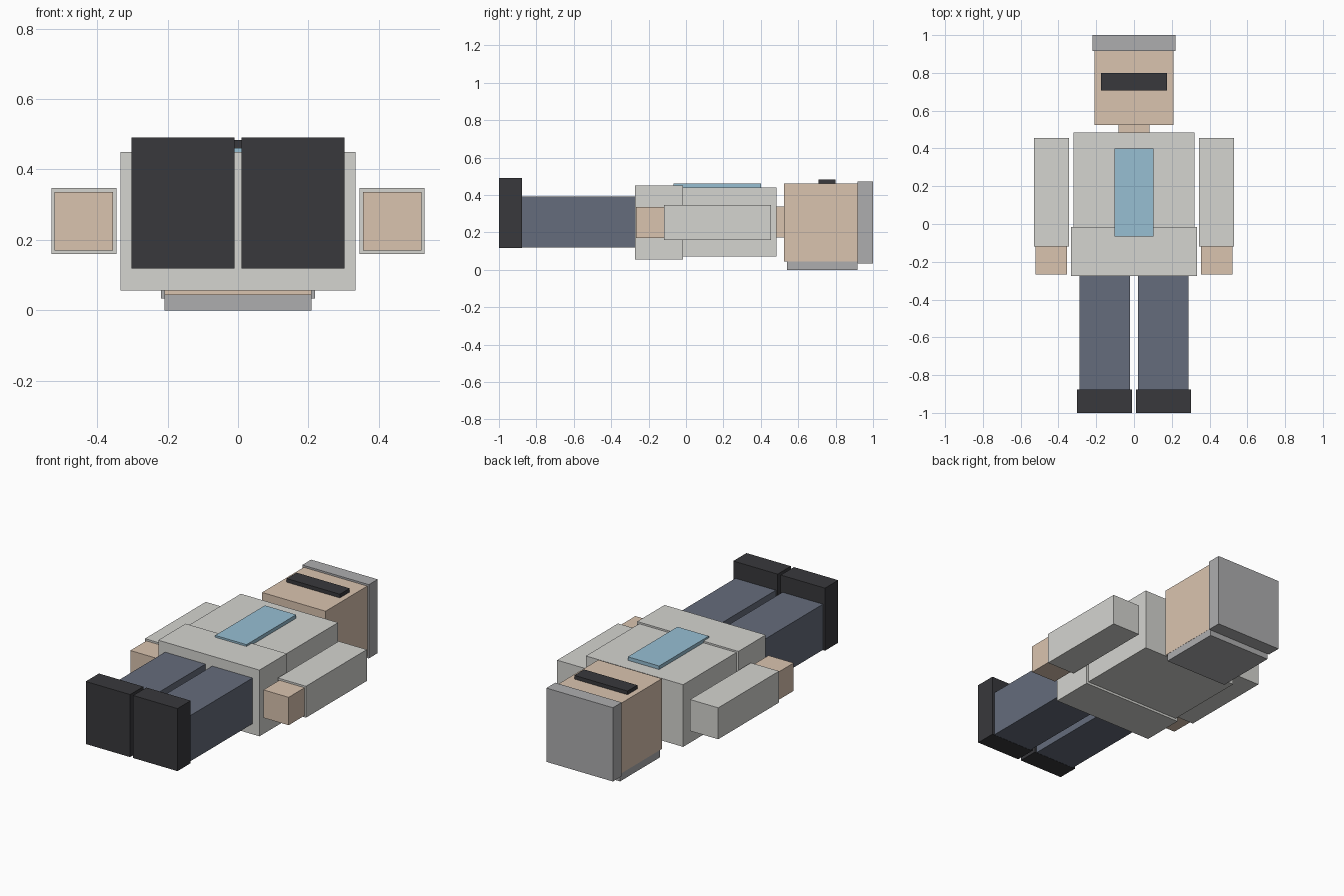
import bpy
import bmesh

if "Cube" in bpy.data.objects:
    bpy.data.objects.remove(bpy.data.objects["Cube"])


def material(name, rgb):
    m = bpy.data.materials.new(name)
    m.diffuse_color = (*rgb, 1)
    m.use_nodes = True
    m.node_tree.nodes["Principled BSDF"].inputs["Base Color"].default_value = m.diffuse_color
    return m


SKIN = material("skin", (0.70, 0.55, 0.43))
CLOTH = material("white_cloth", (0.66, 0.66, 0.63))
PANEL = material("blue_shirt", (0.31, 0.52, 0.65))
TROUSER = material("trouser", (0.13, 0.15, 0.20))
BLACK = material("black", (0.04, 0.04, 0.045))
HAIR = material("grey_hair", (0.42, 0.42, 0.43))


def box(name, x, y, z, mat):
    """Box from (min, max) ranges on each axis."""
    bm = bmesh.new()
    bmesh.ops.create_cube(bm, size=1)
    mesh = bpy.data.meshes.new(name)
    for v in bm.verts:
        v.co = [r[0] + (c + 0.5) * (r[1] - r[0]) for c, r in zip(v.co, (x, y, z))]
    bm.to_mesh(mesh)
    bm.free()
    mesh.materials.append(mat)
    obj = bpy.data.objects.new(name, mesh)
    bpy.context.collection.objects.link(obj)
    return obj


def centred(name, half_width, y, z, mat):
    return box(name, (-half_width, half_width), y, z, mat)


def pair(name, x, y, z, mat):
    box("right_" + name, x, y, z, mat)
    box("left_" + name, (-x[1], -x[0]), y, z, mat)


# Head and neck
centred("head", 0.209, (0.525, 0.917), (0.044, 0.462), SKIN)
centred("hair_top", 0.219, (0.917, 1.0), (0.034, 0.473), HAIR)
centred("hair_back", 0.208, (0.54, 0.917), (0.0, 0.044), HAIR)
centred("glasses", 0.175, (0.708, 0.80), (0.462, 0.484), BLACK)
centred("neck", 0.083, (0.484, 0.525), (0.173, 0.338), SKIN)

# Coat with shirt panel
centred("coat_upper", 0.32, (-0.017, 0.484), (0.07, 0.44), CLOTH)
centred("coat_lower", 0.333, (-0.274, -0.017), (0.056, 0.45), CLOTH)
centred("shirt_panel", 0.103, (-0.067, 0.40), (0.438, 0.461), PANEL)

# Arms and hands
pair("sleeve", (0.345, 0.53), (-0.118, 0.454), (0.16, 0.347), CLOTH)
pair("hand", (0.355, 0.521), (-0.268, -0.118), (0.17, 0.336), SKIN)

# Legs and shoes
pair("leg", (0.022, 0.288), (-0.876, -0.274), (0.119, 0.391), TROUSER)
pair("shoe", (0.01, 0.302), (-1.0, -0.876), (0.118, 0.49), BLACK)
